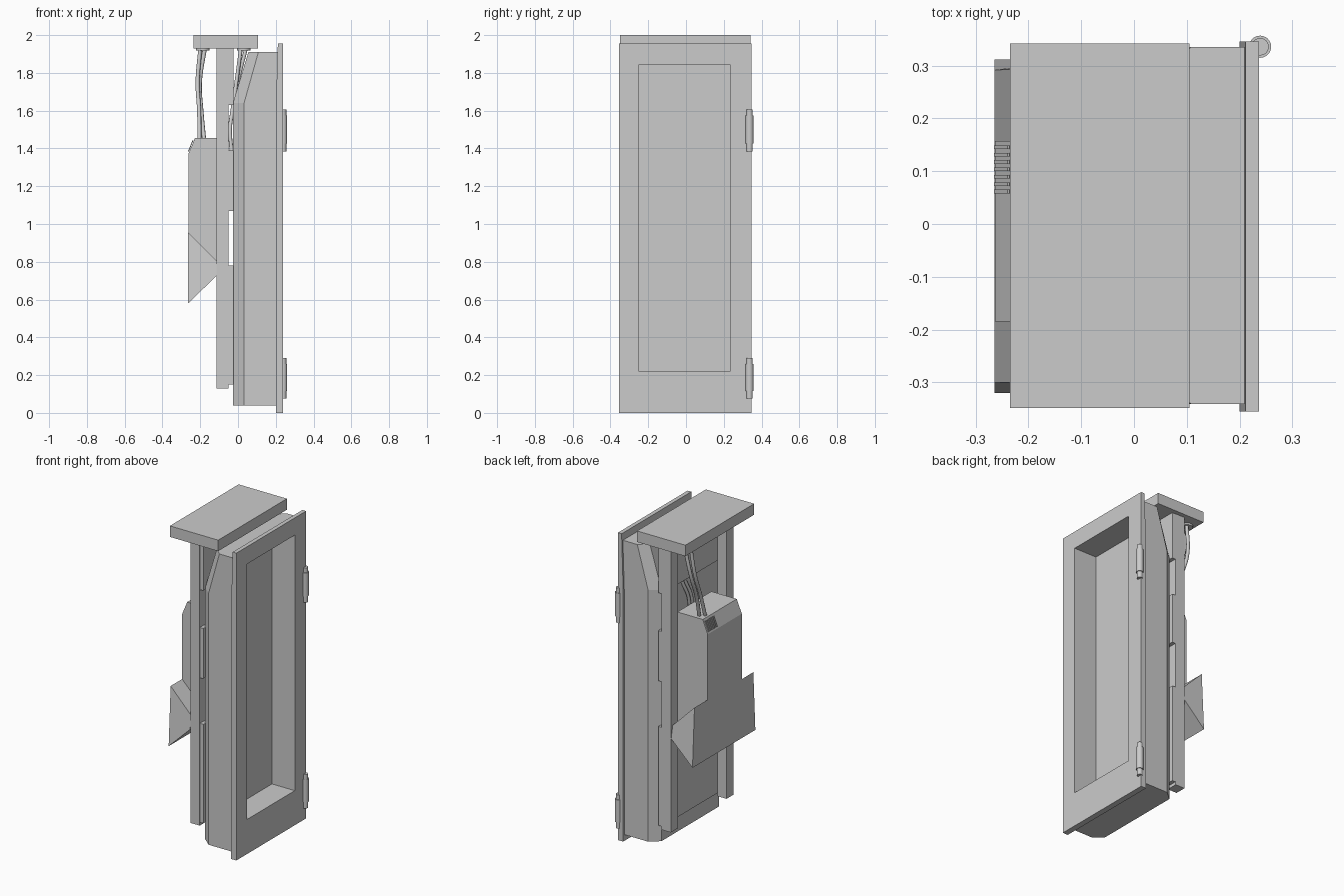
import bpy, bmesh, math
from mathutils import Vector

if "Cube" in bpy.data.objects:
    bpy.data.objects.remove(bpy.data.objects["Cube"])


def finish(name, bm):
    bmesh.ops.recalc_face_normals(bm, faces=bm.faces)
    me = bpy.data.meshes.new(name)
    bm.to_mesh(me)
    bm.free()
    ob = bpy.data.objects.new(name, me)
    bpy.context.collection.objects.link(ob)
    return ob


def loft(name, sections):
    """Solid skinned through matching closed loops of 3D points."""
    bm = bmesh.new()
    rings = [[bm.verts.new(p) for p in s] for s in sections]
    n = len(rings[0])
    for a, b in zip(rings, rings[1:]):
        for i in range(n):
            j = (i + 1) % n
            bm.faces.new((a[i], a[j], b[j], b[i]))
    bm.faces.new(rings[0])
    bm.faces.new(rings[-1])
    return finish(name, bm)


def prism(name, profile, y0, y1):
    """Extrude an xz profile along y."""
    return loft(name, [[(x, y, z) for x, z in profile] for y in (y0, y1)])


def box(name, x0, x1, y0, y1, z0, z1):
    return prism(name, [(x0, z0), (x1, z0), (x1, z1), (x0, z1)], y0, y1)


def cylinder(name, x, y, z0, z1, r, segs=24):
    bm = bmesh.new()
    bmesh.ops.create_cone(bm, cap_ends=True, segments=segs, radius1=r,
                          radius2=r, depth=z1 - z0)
    bmesh.ops.translate(bm, verts=bm.verts, vec=Vector((x, y, (z0 + z1) / 2)))
    ob = finish(name, bm)
    bpy.context.view_layer.objects.active = ob
    ob.select_set(True)
    bpy.ops.object.shade_smooth_by_angle(angle=math.radians(40))
    ob.select_set(False)
    return ob


def cable(name, points, r):
    cu = bpy.data.curves.new(name, 'CURVE')
    cu.dimensions = '3D'
    cu.bevel_depth = r
    cu.bevel_resolution = 2
    cu.resolution_u = 6
    sp = cu.splines.new('BEZIER')
    sp.bezier_points.add(len(points) - 1)
    for bp, p in zip(sp.bezier_points, points):
        bp.co = p
        bp.handle_left_type = bp.handle_right_type = 'AUTO'
    ob = bpy.data.objects.new(name, cu)
    bpy.context.collection.objects.link(ob)


def cut(ob, cutter):
    m = ob.modifiers.new("recess", 'BOOLEAN')
    m.operation = 'DIFFERENCE'
    m.solver = 'EXACT'
    m.object = cutter


# Front plate, slightly thinner toward the top
plate = prism("front_plate", [(0.237, 0), (0.237, 1.955), (0.211, 1.955),
                              (0.2, 1.6), (0.2, 0)], -0.355, 0.346)


# Chamfered tub behind the plate, leaning forward at the top
def tub_section(z, side_x, back_x):
    c, w, b = -0.003, 0.338, 0.288
    return [(0.215, c - w, z), (side_x, c - w, z), (back_x, c - b, z),
            (back_x, c + b, z), (side_x, c + w, z), (0.215, c + w, z)]


tub = loft("tub", [tub_section(0.04, 0.032, -0.027),
                   tub_section(1.64, 0.032, -0.027),
                   tub_section(1.91, 0.108, 0.055)])

# Deep rectangular recess through plate and into tub
cutter = box("recess_cutter", 0.077, 0.4, -0.249, 0.232, 0.22, 1.845)
cut(plate, cutter)
cut(tub, cutter)
bpy.context.view_layer.update()
deps = bpy.context.evaluated_depsgraph_get()
meshes = [(o, bpy.data.meshes.new_from_object(o.evaluated_get(deps)))
          for o in (plate, tub)]
for o, me in meshes:
    o.modifiers.clear()
    o.data = me
bpy.data.objects.remove(cutter)

# Hinge barrels: wide sleeve with narrower ends
for i, (z0, z1) in enumerate(((0.075, 0.29), (1.385, 1.605))):
    cylinder(f"hinge_pin_{i}", 0.239, 0.336, z0, z1, 0.0165)
    cylinder(f"hinge_sleeve_{i}", 0.239, 0.336, z0 + 0.04, z1 - 0.03, 0.021)

# Rear posts
for i, s in enumerate((-1, 1)):
    y = sorted((s * 0.245, s * 0.315))
    box(f"rear_post_{i}", -0.114, -0.049, y[0], y[1], 0.13, 1.935)

# Spacer panels between posts and tub
for i, (z0, z1) in enumerate(((0.15, 0.78), (1.07, 1.39), (1.63, 1.932))):
    box(f"spacer_panel_{i}", -0.05, -0.025, -0.313, 0.313, z0, z1)

# Top cap
box("top_cap", -0.235, 0.105, -0.349, 0.342, 1.93, 2.0)

# Equipment box with chamfered upper edge
prism("equipment_box", [(-0.049, 0.76), (-0.114, 0.76), (-0.263, 0.9),
                        (-0.263, 1.37), (-0.228, 1.455), (-0.049, 1.455)],
      -0.185, 0.157)

# Louvres on the box chamfer
for i in range(7):
    y = 0.058 + i * 0.014
    prism(f"louvre_{i}", [(-0.261, 1.382), (-0.236, 1.443),
                          (-0.240, 1.445), (-0.265, 1.384)], y, y + 0.007)

# Flared scoop below the box
c = -0.004
loft("scoop", [[(-0.114, c - 0.316, 0.725), (-0.114, c + 0.316, 0.725),
                (-0.114, c + 0.300, 0.805), (-0.114, c - 0.300, 0.805)],
               [(-0.264, c - 0.316, 0.58), (-0.264, c + 0.316, 0.58),
                (-0.264, c + 0.296, 0.955), (-0.264, c - 0.296, 0.955)]])

# Cables from the cap to the equipment box
for i, d in enumerate((-0.012, 0.012)):
    cable(f"box_cable_{i}", [(-0.187 + d, 0.25 + d, 1.935), (-0.208 + d / 2, 0.225 + d, 1.75),
                             (-0.200 + d / 2, 0.16 + d, 1.6), (-0.192 + d, 0.11 + d, 1.45)], 0.011)

# Cables from the cap down into the gap behind the tub
for i, d in enumerate((-0.014, 0.014)):
    cable(f"tub_cable_{i}", [(0.03 + d, 0.15 + d, 1.935), (0.0 + d / 3, 0.12 + d, 1.78),
                             (-0.03, 0.06 + d, 1.6), (-0.042, 0.02 + d, 1.5),
                             (-0.034, 0.0 + d, 1.385)], 0.01)

# Cable collars under the cap
cylinder("collar_box", -0.187, 0.25, 1.918, 1.932, 0.036, 16)
cylinder("collar_tub", 0.03, 0.15, 1.918, 1.932, 0.036, 16)
